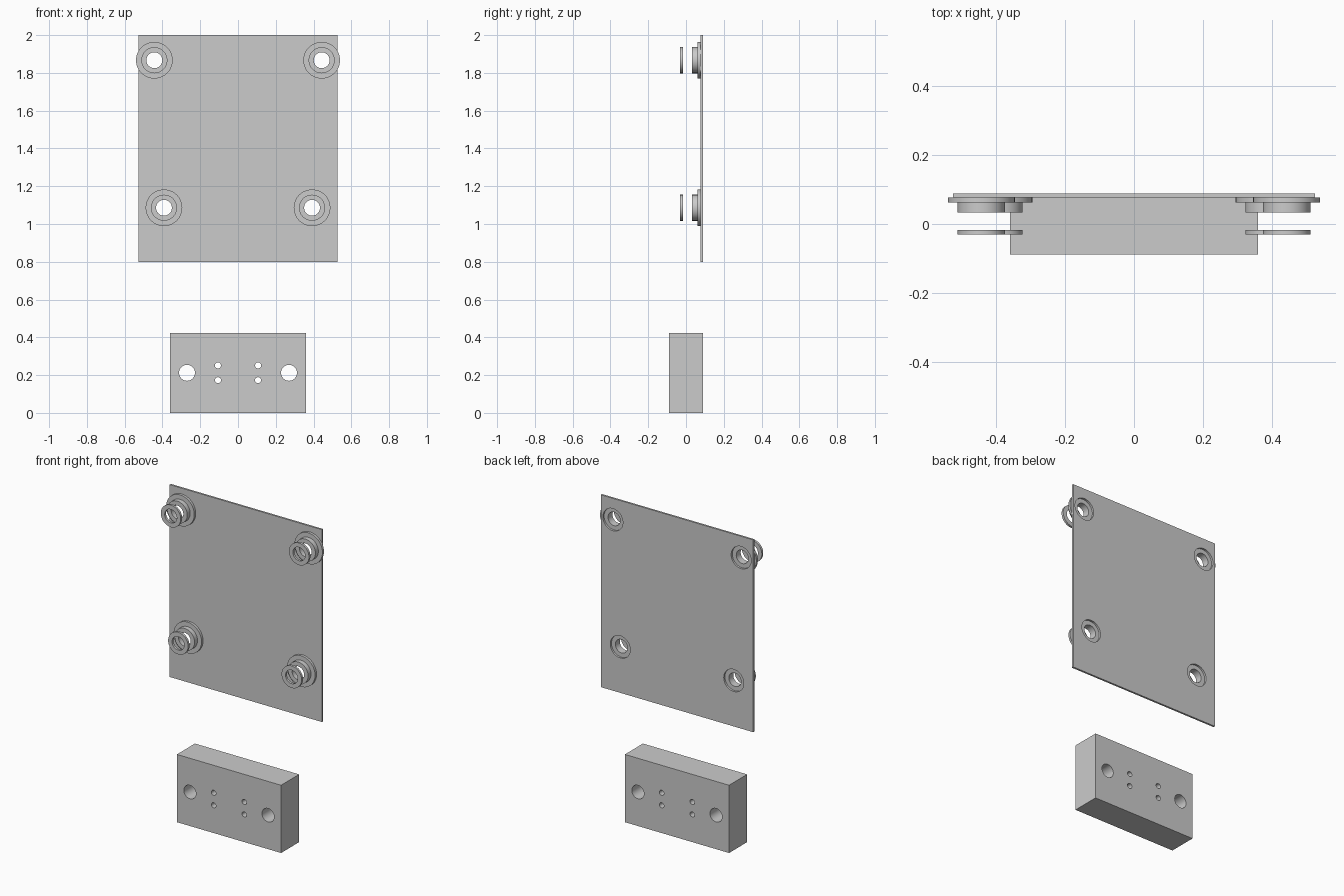
import bpy, bmesh
from math import pi, sin, cos

if "Cube" in bpy.data.objects:
    bpy.data.objects.remove(bpy.data.objects["Cube"])

SEG = 48


def add_object(name, bm):
    bmesh.ops.recalc_face_normals(bm, faces=bm.faces)
    mesh = bpy.data.meshes.new(name)
    bm.to_mesh(mesh)
    bm.free()
    obj = bpy.data.objects.new(name, mesh)
    bpy.context.collection.objects.link(obj)
    return obj


def smooth(obj):
    bpy.ops.object.select_all(action='DESELECT')
    obj.select_set(True)
    bpy.context.view_layer.objects.active = obj
    bpy.ops.object.shade_smooth_by_angle(angle=pi / 6)


def lathe(bm, profile, x=0, z=0):
    """Revolve a closed (radius, y) profile around a y-parallel axis."""
    rings = []
    for i in range(SEG):
        a = 2 * pi * i / SEG
        rings.append([bm.verts.new((x + r * cos(a), y, z + r * sin(a)))
                      for r, y in profile])
    n = len(profile)
    for i in range(SEG):
        p, q = rings[i], rings[(i + 1) % SEG]
        for j in range(n):
            k = (j + 1) % n
            bm.faces.new((p[j], p[k], q[k], q[j]))


def drilled_box(name, x, y0, y1, z0, z1, holes):
    """Box spanning +-x with through holes (x, z, radius) along y."""
    bm = bmesh.new()
    bmesh.ops.create_cube(bm, size=1)
    for v in bm.verts:
        v.co = (2 * x * v.co.x, y1 if v.co.y > 0 else y0, z1 if v.co.z > 0 else z0)
    box = add_object(name, bm)

    bm = bmesh.new()
    for hx, hz, r in holes:
        ends = [[bm.verts.new((hx + r * cos(2 * pi * i / SEG), y,
                               hz + r * sin(2 * pi * i / SEG)))
                 for i in range(SEG)] for y in (y0 - 0.1, y1 + 0.1)]
        for ring in ends:
            bm.faces.new(ring)
        for i in range(SEG):
            k = (i + 1) % SEG
            bm.faces.new((ends[0][i], ends[0][k], ends[1][k], ends[1][i]))
    cutter = add_object(name + "_cutter", bm)
    cutter.hide_render = True

    mod = box.modifiers.new("holes", 'BOOLEAN')
    mod.operation = 'DIFFERENCE'
    mod.solver = 'EXACT'
    mod.object = cutter
    bpy.context.view_layer.objects.active = box
    bpy.ops.object.modifier_apply(modifier=mod.name)
    bpy.data.objects.remove(cutter)
    smooth(box)
    return box


# Mount positions: wider pair on top, narrower pair below
mounts = [(s * x, z) for x, z in ((0.443, 1.867), (0.392, 1.086)) for s in (-1, 1)]

# Thin back panel with a clearance hole at every mount
drilled_box("panel", 0.526, 0.077, 0.089, 0.799, 2.0,
            [(x, z, 0.069) for x, z in mounts])

# Solid block with two large bores and four small screw holes
block_holes = []
for s in (-1, 1):
    block_holes.append((s * 0.27, 0.212, 0.042))
    block_holes += [(s * 0.106, z, 0.016) for z in (0.173, 0.251)]
drilled_box("drilled_block", 0.36, -0.089, 0.089, 0.0, 0.423, block_holes)

# Flanged bushings seated on the panel, with loose washers in front
bushing = [(0.042, 0.077), (0.097, 0.077), (0.097, 0.062),
           (0.069, 0.062), (0.069, 0.033), (0.042, 0.033)]
washer = [(0.042, -0.017), (0.069, -0.017), (0.069, -0.031), (0.042, -0.031)]
for i, (x, z) in enumerate(mounts, 1):
    for name, profile in (("flanged_bushing", bushing), ("washer", washer)):
        bm = bmesh.new()
        lathe(bm, profile, x, z)
        smooth(add_object(f"{name}_{i}", bm))
